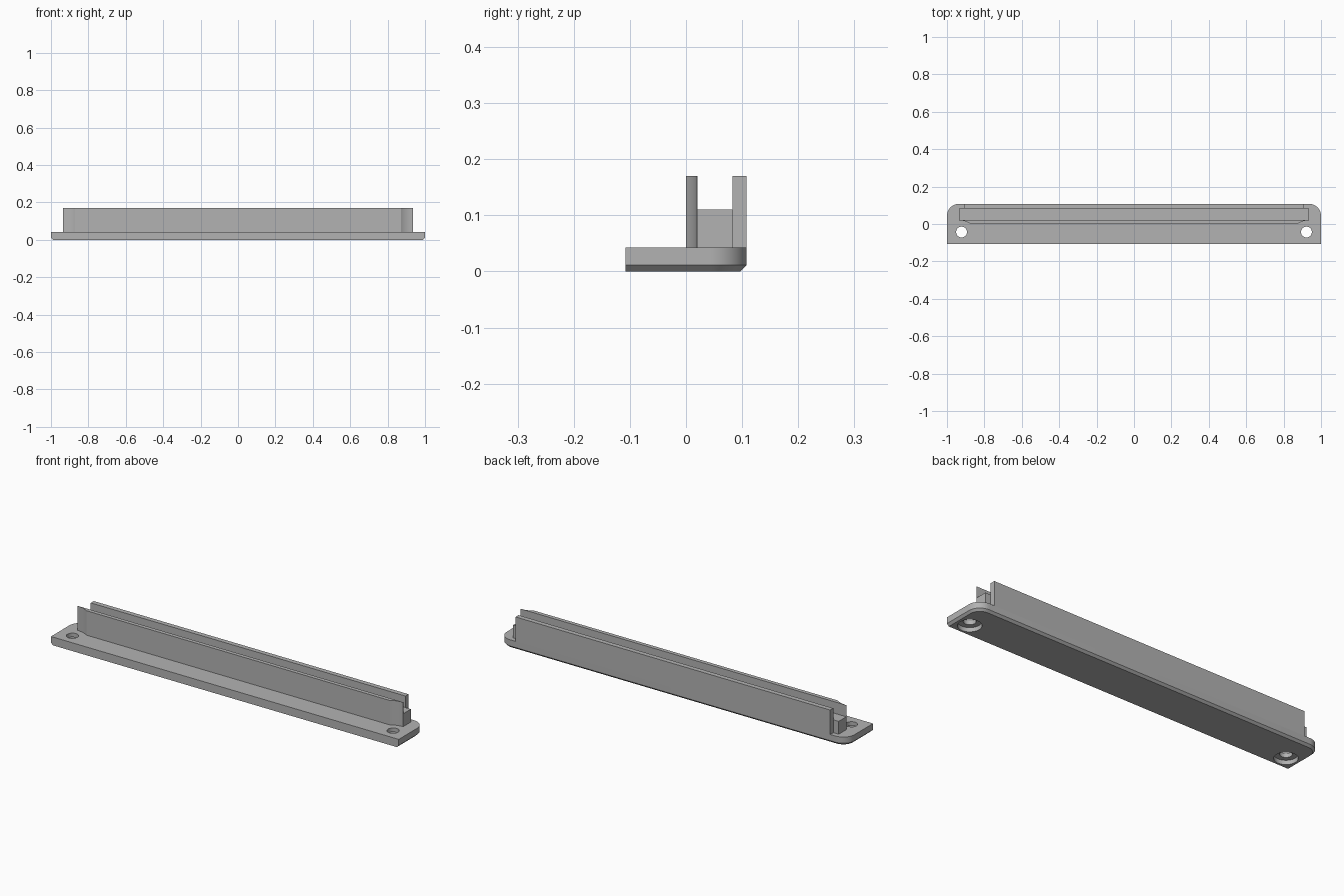
import bpy
import bmesh
from math import sin, cos, atan, pi

cube = bpy.data.objects.get("Cube")
if cube:
    bpy.data.objects.remove(cube, do_unlink=True)

HALF_Y = 0.108
BASE_TOP, WALL_TOP, BLOCK_TOP = 0.043, 0.17, 0.11
CHAMFER = 0.011

grey = bpy.data.materials.new("plain grey")
grey.use_nodes = True
grey.diffuse_color = (0.45, 0.45, 0.45, 1)
grey.node_tree.nodes["Principled BSDF"].inputs["Base Color"].default_value = grey.diffuse_color


def loft(name, layers):
    """Solid through matching outlines, given as (z, points) from bottom to top."""
    bm = bmesh.new()
    rings = [[bm.verts.new((x, y, z)) for x, y in pts] for z, pts in layers]
    bm.faces.new(rings[0][::-1])
    bm.faces.new(rings[-1])
    n = len(rings[0])
    for low, high in zip(rings, rings[1:]):
        for i in range(n):
            j = (i + 1) % n
            bm.faces.new((low[i], low[j], high[j], high[i]))
    bmesh.ops.recalc_face_normals(bm, faces=bm.faces)
    mesh = bpy.data.meshes.new(name)
    bm.to_mesh(mesh)
    bm.free()
    mesh.materials.append(grey)
    obj = bpy.data.objects.new(name, mesh)
    bpy.context.collection.objects.link(obj)
    return obj


def mirrored(right):
    """Close an outline from its +x half, listed front to back."""
    return right + [(-x, y) for x, y in reversed(right)]


def box(name, half_x, y0, y1, z0, z1):
    pts = mirrored([(half_x, y0), (half_x, y1)])
    return loft(name, [(z0, pts), (z1, pts)])


def circle(x, y, r, n=48):
    return [(x + r * cos(2 * pi * i / n), y + r * sin(2 * pi * i / n)) for i in range(n)]


def base_outline(inset, radius=0.065, steps=14):
    r = radius - inset
    cx, cy = 1 - radius, HALF_Y - radius
    arc = [(cx + r * cos(a), cy + r * sin(a))
           for a in (pi / 2 * i / steps for i in range(steps + 1))]
    return mirrored([(1 - inset, -HALF_Y)] + arc)


# Base plate: rounded back corners, chamfered under the sides and back
base = loft("base_plate", [(0, base_outline(CHAMFER)),
                           (CHAMFER, base_outline(0)),
                           (BASE_TOP, base_outline(0))])

# Screw holes, counterbored from below
for side, x in (("left", 0.922), ("right", -0.922)):
    for part, r, top in (("bore", 0.029, 0.1), ("counterbore", 0.055, 0.022)):
        pts = circle(x, -0.043, r)
        cutter = loft(f"{side}_{part}_cutter", [(-0.05, pts), (top, pts)])
        cutter.hide_render = True
        cutter.hide_set(True)
        cut = base.modifiers.new(f"{side} {part}", "BOOLEAN")
        cut.operation, cut.solver, cut.object = "DIFFERENCE", "EXACT", cutter

# Front wall: ends thinned to a tip by a concave curve
inner, tip, depth = 0.872, 0.936, 0.0195
angle = 2 * atan(depth / (tip - inner))
radius = (tip - inner) / sin(angle)
curve = [(tip - radius * sin(a), depth - radius * (1 - cos(a)))
         for a in (angle * (1 - i / 10) for i in range(11))]
outline = mirrored(curve + [(tip, 0.0205)])
front_wall = loft("front_wall", [(BASE_TOP, outline), (WALL_TOP, outline)])

# Low block between the walls, and the back wall
box("channel_floor", tip, 0.0205, 0.083, BASE_TOP, BLOCK_TOP)
box("back_wall", 0.905, 0.083, HALF_Y, BASE_TOP, WALL_TOP)

# Bake the holes, then smooth the curved faces only
bpy.context.view_layer.update()
baked = bpy.data.meshes.new_from_object(
    base.evaluated_get(bpy.context.evaluated_depsgraph_get()))
base.modifiers.clear()
base.data = baked
for cutter in [o for o in bpy.data.objects if o.name.endswith("_cutter")]:
    bpy.data.objects.remove(cutter, do_unlink=True)

for obj in (base, front_wall):
    bpy.ops.object.select_all(action="DESELECT")
    obj.select_set(True)
    bpy.context.view_layer.objects.active = obj
    bpy.ops.object.shade_smooth_by_angle(angle=pi / 9)
